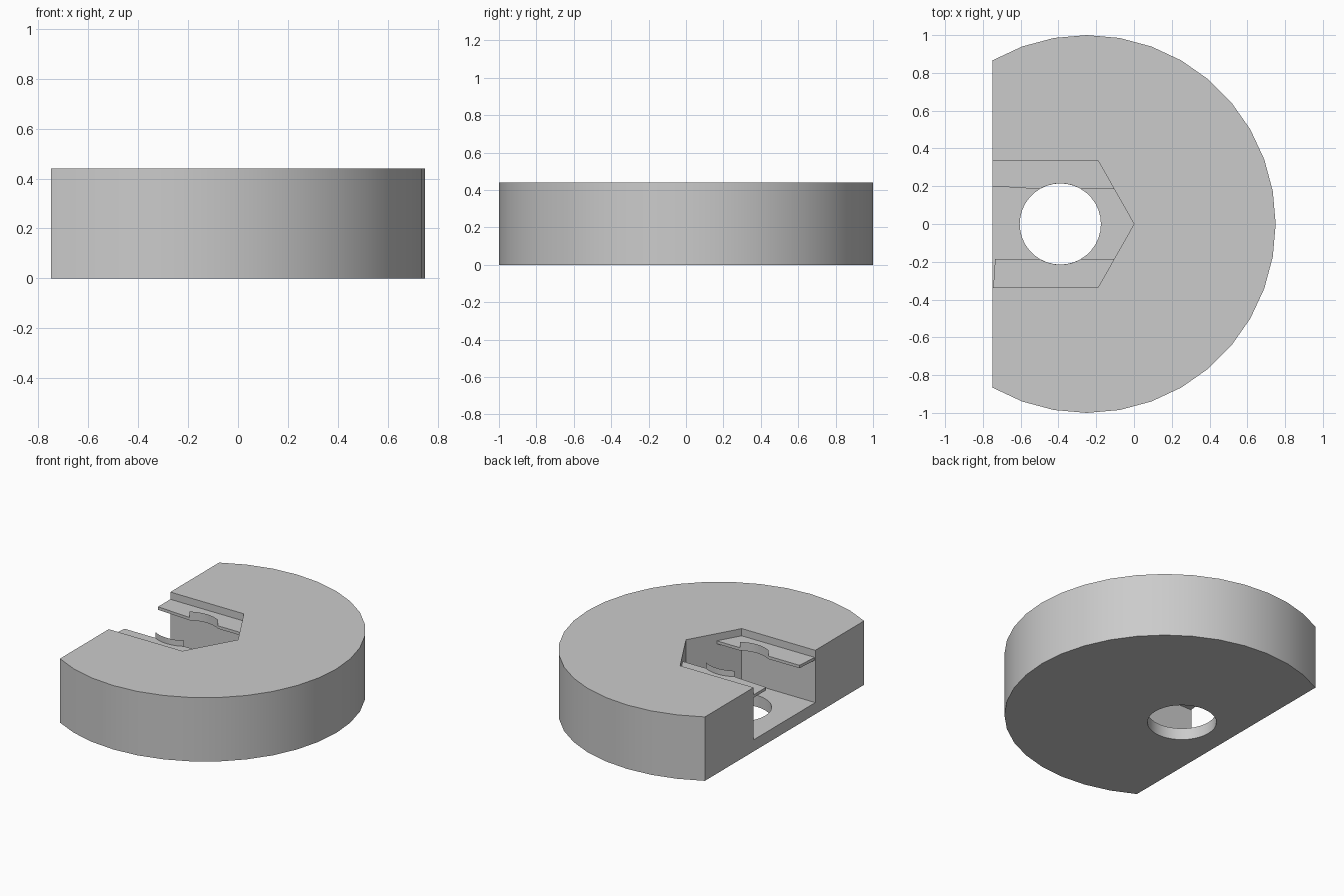
import bpy, bmesh
from math import cos, sin, radians, degrees, asin

if "Cube" in bpy.data.objects:
    bpy.data.objects.remove(bpy.data.objects["Cube"], do_unlink=True)

# Single plain grey material
grey = bpy.data.materials.new("plain_grey")
grey.use_nodes = True
grey.diffuse_color = (0.6, 0.6, 0.6, 1)
grey.node_tree.nodes["Principled BSDF"].inputs["Base Color"].default_value = (0.6, 0.6, 0.6, 1)


def arc(cx, radius, start, end, steps):
    angles = [radians(start + (end - start) * i / steps) for i in range(steps + 1)]
    return [(cx + radius * cos(a), radius * sin(a)) for a in angles]


def finish(name, bm):
    mesh = bpy.data.meshes.new(name)
    bm.to_mesh(mesh)
    bm.free()
    obj = bpy.data.objects.new(name, mesh)
    bpy.context.collection.objects.link(obj)
    mesh.materials.append(grey)
    return obj


def prism(name, outline, bottom, top):
    """Closed solid made by raising a flat outline."""
    bm = bmesh.new()
    face = bm.faces.new([bm.verts.new((x, y, bottom)) for x, y in outline])
    raised = bmesh.ops.extrude_face_region(bm, geom=[face])["geom"]
    verts = [v for v in raised if isinstance(v, bmesh.types.BMVert)]
    bmesh.ops.translate(bm, verts=verts, vec=(0, 0, top - bottom))
    bmesh.ops.recalc_face_normals(bm, faces=bm.faces)
    return finish(name, bm)


def strip(name, path, bottom, top):
    """Paper-thin upright wall along a path."""
    bm = bmesh.new()
    low = [bm.verts.new((x, y, bottom)) for x, y in path]
    high = [bm.verts.new((x, y, top)) for x, y in path]
    for i in range(len(path) - 1):
        bm.faces.new((low[i], low[i + 1], high[i + 1], high[i]))
    return finish(name, bm)


def smooth(obj):
    bpy.ops.object.select_all(action="DESELECT")
    obj.select_set(True)
    bpy.context.view_layer.objects.active = obj
    bpy.ops.object.shade_smooth_by_angle(angle=radians(25))


HEIGHT, FLOOR = 0.44, 0.08
EDGE, SLOT, LIP = -0.75, 0.335, 0.185
HOLE_X, HOLE_R = -0.39, 0.215

# Round body with one flat side
body = prism("body", arc(-0.25, 1, -120, 120, 24), 0, HEIGHT)

# Pointed slot open to the flat side, and round hole through its floor
slot = prism("slot_cutter", [(-0.9, -SLOT), (-0.19, -SLOT), (0, 0), (-0.19, SLOT), (-0.9, SLOT)], FLOOR, 0.6)
hole = prism("hole_cutter", arc(HOLE_X, HOLE_R, 0, 350, 35), -0.1, 0.2)
bpy.context.view_layer.objects.active = body
for cutter in (slot, hole):
    mod = body.modifiers.new(cutter.name, "BOOLEAN")
    mod.operation, mod.solver, mod.object = "DIFFERENCE", "EXACT", cutter
    bpy.ops.object.modifier_apply(modifier=mod.name)
    bpy.data.objects.remove(cutter, do_unlink=True)
smooth(body)

# Thin shelves along the slot, notched around the hole, each with a curved rim
start = degrees(asin(LIP / HOLE_R))
notch = arc(HOLE_X, HOLE_R, 180 - start, start, 8)
wall_x = -0.19 * LIP / SLOT
for side, s, end, tip in (("back", 1, (EDGE, 0.2), EDGE), ("front", -1, (-0.735, LIP), -0.745)):
    outline = [(tip, SLOT), end] + notch + [(wall_x, LIP), (-0.19, SLOT)]
    smooth(prism(side + "_shelf", [(x, s * y) for x, y in outline], 0.37, 0.39))
    smooth(strip(side + "_shelf_rim", [(x, s * y) for x, y in notch], 0.39, 0.43))
